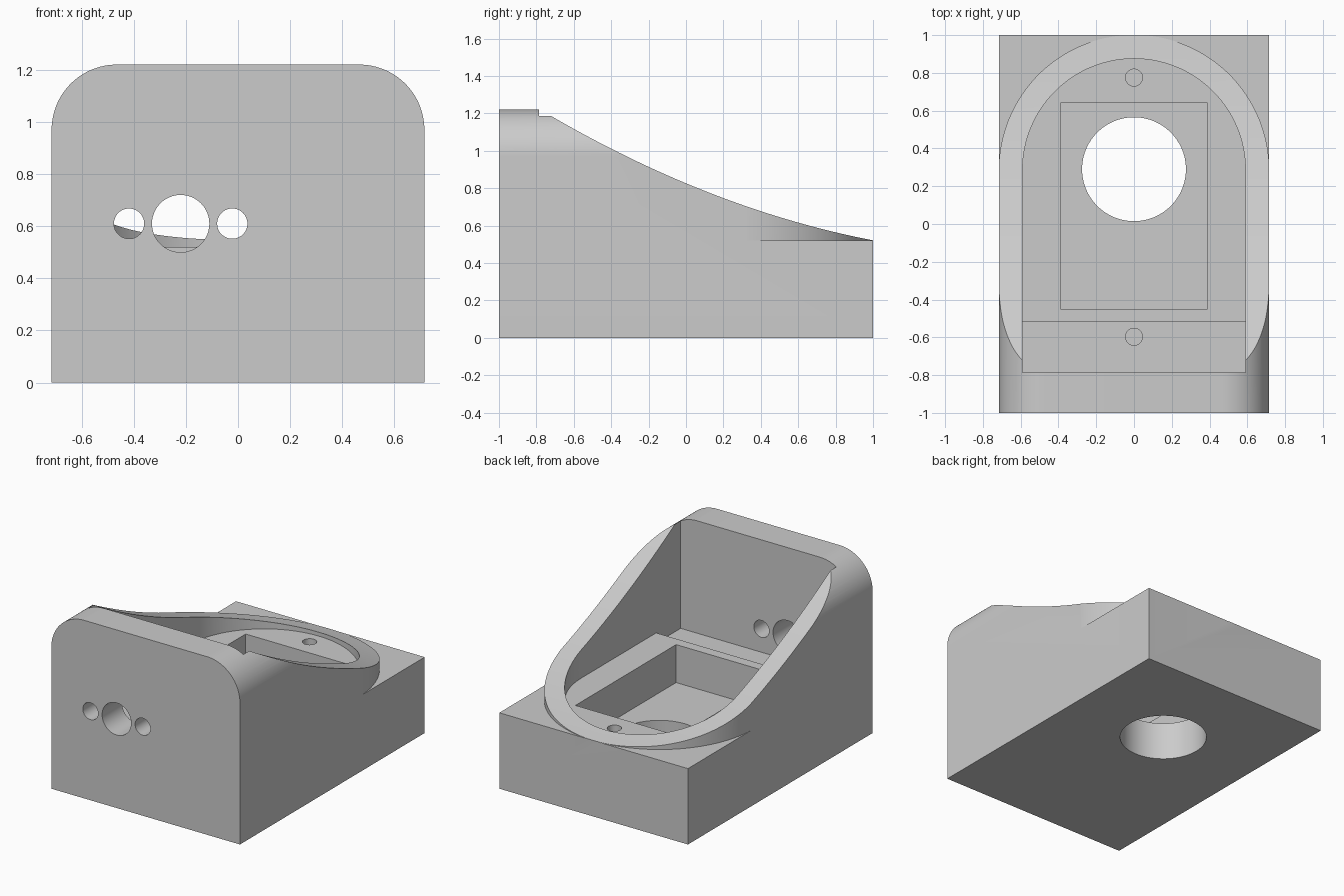
import bpy, bmesh
from math import pi, sin, cos
from mathutils import Vector

cube = bpy.data.objects.get("Cube")
if cube:
    bpy.data.objects.remove(cube, do_unlink=True)

grey = bpy.data.materials.new("light grey")
grey.use_nodes = True
colour = (0.6, 0.6, 0.6, 1)
grey.diffuse_color = colour
grey.node_tree.nodes["Principled BSDF"].inputs["Base Color"].default_value = colour


def prism(name, outline, axis, lo, hi):
    """Extrude a 2D outline along an axis; the outline uses the other two axes in order."""
    def place(p, d):
        c = list(p)
        c.insert("xyz".index(axis), d)
        return Vector(c)
    bm = bmesh.new()
    face = bm.faces.new([bm.verts.new(place(p, lo)) for p in outline])
    new = bmesh.ops.extrude_face_region(bm, geom=[face])["geom"]
    bmesh.ops.translate(bm, vec=place((0, 0), hi - lo),
                        verts=[v for v in new if isinstance(v, bmesh.types.BMVert)])
    bmesh.ops.recalc_face_normals(bm, faces=bm.faces)
    mesh = bpy.data.meshes.new(name)
    bm.to_mesh(mesh)
    bm.free()
    mesh.materials.append(grey)
    obj = bpy.data.objects.new(name, mesh)
    bpy.context.collection.objects.link(obj)
    return obj


def arc(cx, cy, r, start, end, n):
    return [(cx + r * cos(start + (end - start) * i / n),
             cy + r * sin(start + (end - start) * i / n)) for i in range(n + 1)]


def circle(cx, cy, r, n=64):
    return arc(cx, cy, r, 0, 2 * pi, n)[:-1]


def box(x, y0, y1):
    return [(-x, y0), (x, y0), (x, y1), (-x, y1)]


def rim_height(y):
    return 0.826 - 0.4177 * y + 0.1127 * y * y


W, TOP, FLOOR, WALL = 0.715, 1.22, 0.52, -0.785
R, ARC_Y = 0.25, 0.285

# Body: front outline with two rounded upper corners
outline = [(-W, 0), (W, 0)]
outline += arc(W - R, TOP - R, R, 0, pi / 2, 24)
outline += arc(R - W, TOP - R, R, pi / 2, pi, 24)
body = prism("housing_body", outline, "y", -1, 1)

cutters = []


def cut(*args):
    cutters.append(prism(*args))


# Sweeping slope over the rim
steps = 48
slope = [(WALL + (1.1 - WALL) * i / steps, rim_height(WALL + (1.1 - WALL) * i / steps))
         for i in range(steps + 1)]
cut("slope_cutter", slope + [(1.1, 1.5), (WALL, 1.5)], "x", -1, 1)

# Corners outside the rounded rear of the rim
cut("corner_cutter", arc(0, ARC_Y, W + 0.001, pi, 0, 96)
    + [(0.9, ARC_Y), (0.9, 1.2), (-0.9, 1.2), (-0.9, ARC_Y)], "z", FLOOR, 1.5)

# Recess inside the rim, and the lower channel behind the front wall
cut("recess_cutter", [(-0.59, WALL), (0.59, WALL)]
    + arc(0, ARC_Y, 0.59, 0, pi, 72), "z", FLOOR, 1.5)
cut("channel_cutter", box(0.59, WALL, -0.52), "z", 0.45, 0.6)

# Rectangular pocket, large floor opening, and two screw holes
cut("pocket_cutter", box(0.39, -0.45, 0.64), "z", 0.26, 0.7)
cut("opening_cutter", circle(0, 0.29, 0.275, 96), "z", -0.1, 0.4)
for y in (0.775, -0.597):
    cut("screw_hole_cutter", circle(0, y, 0.045, 32), "z", 0.25, 0.6)

# Three holes through the front wall
for x, r in ((-0.418, 0.058), (-0.22, 0.11), (-0.022, 0.058)):
    cut("wall_hole_cutter", circle(x, 0.61, r, 48), "y", -1.1, -0.65)

# The channel must not be touched by the wall holes beyond its own space
bpy.context.view_layer.objects.active = body
for c in cutters:
    mod = body.modifiers.new(c.name, "BOOLEAN")
    mod.operation, mod.solver, mod.object = "DIFFERENCE", "EXACT", c
    bpy.ops.object.modifier_apply(modifier=mod.name)
    bpy.data.objects.remove(c, do_unlink=True)

# Smooth curves, sharp edges
bpy.ops.object.select_all(action="DESELECT")
body.select_set(True)
bpy.ops.object.shade_smooth_by_angle(angle=pi / 7)
